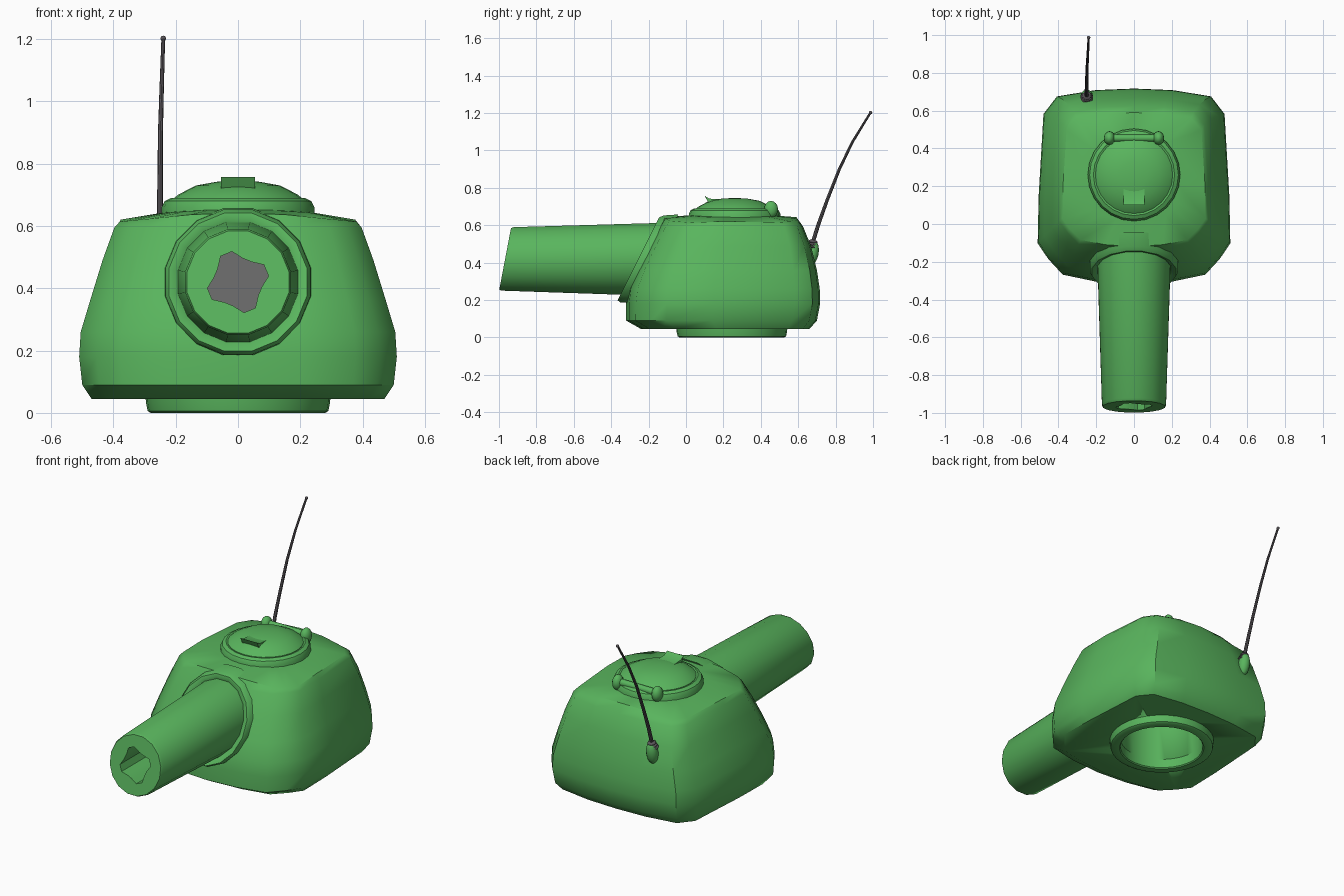
import bpy, bmesh, math
from mathutils import Vector

if "Cube" in bpy.data.objects:
    bpy.data.objects.remove(bpy.data.objects["Cube"])


def material(name, color):
    m = bpy.data.materials.new(name)
    m.diffuse_color = color
    m.use_nodes = True
    m.node_tree.nodes["Principled BSDF"].inputs["Base Color"].default_value = m.diffuse_color
    return m


GREEN = material("green_paint", (0.10, 0.46, 0.11, 1))
DARK = material("dark_rubber", (0.10, 0.09, 0.10, 1))
GREY = material("bore_grey", (0.16, 0.16, 0.16, 1))


def finish(ob, mat, angle=35):
    ob.data.materials.clear()
    ob.data.materials.append(mat)
    bpy.ops.object.select_all(action='DESELECT')
    ob.select_set(True)
    bpy.context.view_layer.objects.active = ob
    bpy.ops.object.shade_smooth_by_angle(angle=math.radians(angle))
    return ob


def loft(name, rings, mat, cap0=True, cap1=True, closed=False, angle=35):
    """Skin a list of equal-length point rings."""
    bm = bmesh.new()
    rows = [[bm.verts.new(p) for p in r] for r in rings]
    pairs = list(zip(rows, rows[1:])) + ([(rows[-1], rows[0])] if closed else [])
    for a, b in pairs:
        for i in range(len(a)):
            j = (i + 1) % len(a)
            bm.faces.new((a[i], a[j], b[j], b[i]))
    if not closed:
        if cap0:
            bm.faces.new(rows[0][::-1])
        if cap1:
            bm.faces.new(rows[-1])
    bmesh.ops.recalc_face_normals(bm, faces=bm.faces)
    me = bpy.data.meshes.new(name)
    bm.to_mesh(me)
    bm.free()
    ob = bpy.data.objects.new(name, me)
    bpy.context.collection.objects.link(ob)
    return finish(ob, mat, angle)


def disc(r, z, cx=0, cy=0, n=24):
    return [(cx + r * math.cos(2 * math.pi * i / n), cy + r * math.sin(2 * math.pi * i / n), z)
            for i in range(n)]


def gun_ring(y, tilt, radii, n=16):
    """Ring facing -y, leaning back by tilt, around the gun axis at z 0.42."""
    pts = []
    for i in range(n):
        a = 2 * math.pi * (i + 0.5) / n
        r = radii[i % len(radii)]
        dz = r * math.sin(a)
        pts.append((r * math.cos(a), y + tilt * dz, 0.42 + dz))
    return pts


def tube(name, pts, r0, r1, mat, n=8):
    """Round tapered rod through a list of points."""
    pts = [Vector(p) for p in pts]
    rings = []
    for i, p in enumerate(pts):
        d = (pts[min(i + 1, len(pts) - 1)] - pts[max(i - 1, 0)]).normalized()
        u = d.cross(Vector((1, 0, 0)) if abs(d.x) < 0.8 else Vector((0, 0, 1))).normalized()
        v = d.cross(u)
        r = r0 + (r1 - r0) * i / (len(pts) - 1)
        rings.append([p + r * (u * math.cos(2 * math.pi * k / n) + v * math.sin(2 * math.pi * k / n))
                      for k in range(n)])
    return loft(name, rings, mat, angle=40)


def ball(name, loc, scale, mat, rot=(0, 0, 0)):
    bpy.ops.mesh.primitive_uv_sphere_add(segments=12, ring_count=8, radius=1, location=loc, rotation=rot)
    ob = bpy.context.object
    ob.name = name
    ob.scale = scale
    return finish(ob, mat, 60)


# turret body: one plan outline lofted through several heights
half = [(0, 0), (.4, .015), (.74, .05), (.89, .13), (1, .21), (.99, .45),
        (.94, .87), (.8, .96), (.4, .992), (0, 1)]
plan = half + [(-u, v) for u, v in half[-2:0:-1]]
levels = [(.045, .47, -.24, .66), (.09, .50, -.32, .70), (.18, .51, -.32, .717), (.26, .505, -.31, .715),
          (.36, .475, -.27, .70), (.49, .435, -.205, .668), (.595, .397, -.145, .625)]
rings = [[(u * w, f + v * (b - f), z) for u, v in plan] for z, w, f, b in levels]
for s in (1, .6, .25):  # crowned roof
    ring = []
    for u, v in plan:
        x, y = u * .38 * s, .24 + (-.36 + v * .71) * s
        ring.append((x, y, .66 - .04 * (x / .38) ** 2 - .018 * ((y - .24) / .36) ** 2))
    rings.append(ring)
body = loft("turret_body", rings, GREEN, angle=40)

# round well in the underside
cutter = loft("well_cutter", [disc(.235, -.1, 0, .245, 32), disc(.235, .38, 0, .245, 32)], GREEN)
cutter.hide_render = True
cutter.hide_viewport = True
cut = body.modifiers.new("well", 'BOOLEAN')
cut.operation = 'DIFFERENCE'
cut.object = cutter
cut.solver = 'EXACT'

# turret base ring
loft("base_ring", [disc(r, z, 0, .245, 32) for r, z in
                   ((.298, .06), (.295, .03), (.29, .006), (.28, 0), (.24, 0), (.234, .006), (.234, .06))],
     GREEN, closed=True)

# barrel with a grooved bore
bore = (.1, .1, .078, .078)
loft("gun_barrel", [gun_ring(-.12, .5, [.198]), gun_ring(-.235, .5, [.196]), gun_ring(-.955, .2, [.173]),
                    gun_ring(-.967, .19, [.167]), gun_ring(-.967, .19, bore), gun_ring(-.6, 0, bore)],
     GREEN, cap1=False)
loft("bore_end", [gun_ring(-.605, 0, [.102]), gun_ring(-.6, 0, [.102])], GREY)

# collar where the barrel meets the body
loft("barrel_collar", [gun_ring(y, .5, [r]) for y, r in
                       ((-.16, .242), (-.235, .237), (-.255, .226), (-.25, .208), (-.235, .19), (-.16, .19))],
     GREEN, closed=True)

# hatch rim and domed lid
loft("hatch_rim", [disc(r, z, 0, .26) for r, z in
                   ((.245, .62), (.245, .66), (.235, .68), (.215, .69), (.2, .685), (.2, .62))], GREEN)
loft("hatch_lid", [disc(r, z, 0, .26) for r, z in
                   ((.205, .66), (.205, .69), (.19, .702), (.135, .73), (.07, .742), (.02, .745))], GREEN)

# hatch handle: a wedge tab across the lid
tab = [(.1, .757), (.125, .742), (.185, .738), (.185, .725), (.13, .70)]
loft("hatch_handle", [[(x, y, z) for y, z in tab] for x in (-.055, .055)], GREEN)

# hatch hinge
tube("hinge_bar", [(-.13, .455, .69), (.13, .455, .69)], .02, .02, GREEN, 10)
for s in (-1, 1):
    ball("hinge_knuckle", (s * .13, .455, .685), (.03, .037, .045), GREEN)

# aerial mount, spring and whip
ball("aerial_mount", (-.25, .675, .45), (.034, .034, .068), GREEN, (-.2, 0, 0))
for i in range(3):
    ball("aerial_spring", (-.25, .672 + i * .004, .484 + i * .014), (.034 - i * .005, .034 - i * .005, .011), DARK,
         (-.2, 0, 0))
tube("aerial_whip", [(-.25, .675, .50), (-.251, .71, .61), (-.25, .755, .735), (-.249, .82, .90),
                     (-.245, .89, 1.045), (-.24, .985, 1.2)], .011, .006, DARK)
ball("aerial_tip", (-.24, .987, 1.202), (.009, .009, .009), DARK)
